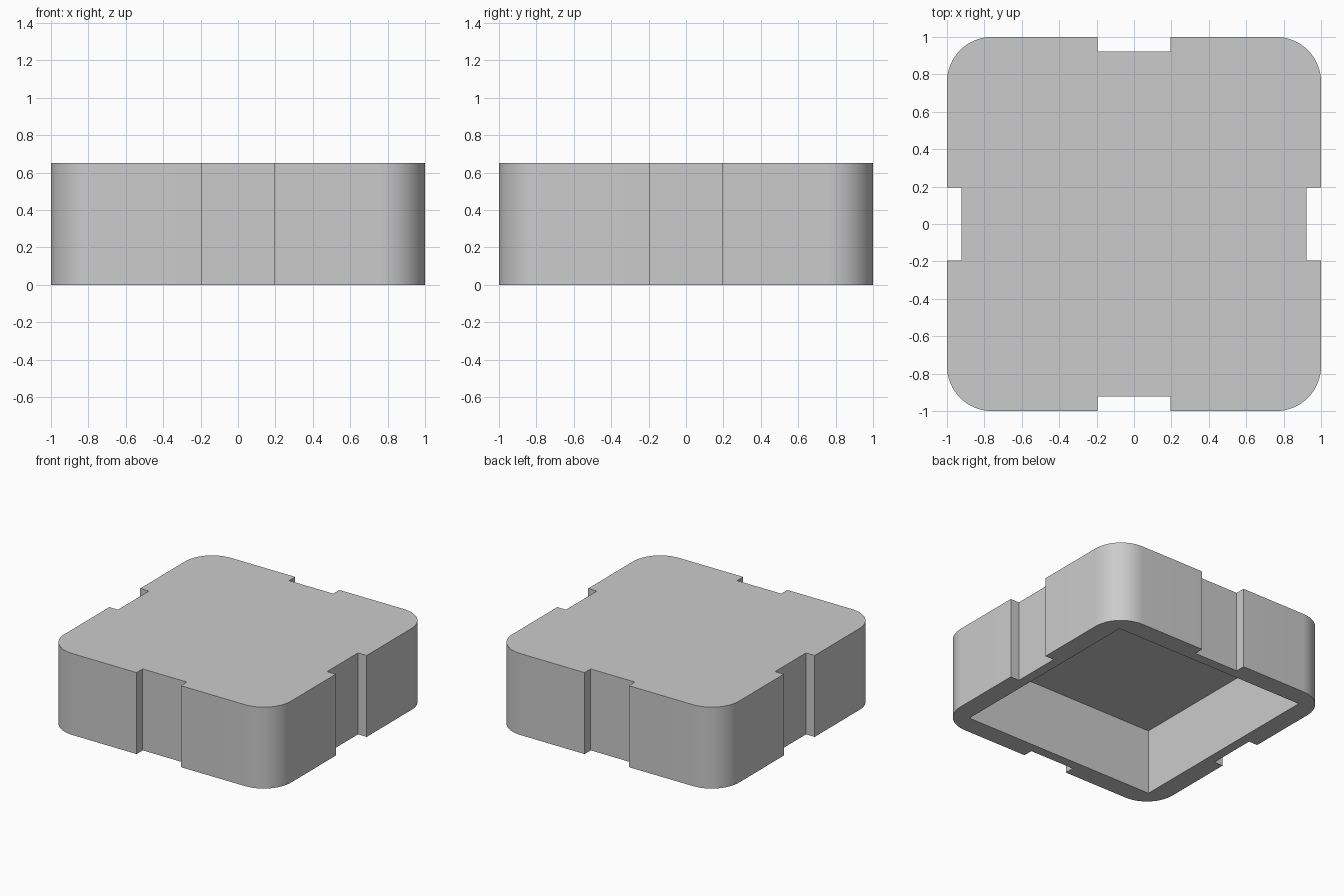
import bpy, bmesh
from math import sin, cos, pi
from mathutils import Matrix

cube = bpy.data.objects.get("Cube")
if cube:
    bpy.data.objects.remove(cube, do_unlink=True)

HEIGHT, DEPTH = 0.65, 0.52        # block height, underside pocket depth
RADIUS, STEPS = 0.24, 16          # rounded corner
SLOT, FLOOR = 0.195, 0.923        # slot half width, slot floor distance
POCKET = 0.845                    # pocket half width

grey = bpy.data.materials.new("light_grey")
grey.use_nodes = True
colour = (0.6, 0.6, 0.6, 1)
grey.diffuse_color = colour
grey.node_tree.nodes["Principled BSDF"].inputs["Base Color"].default_value = colour

# One quarter of the outline, from the middle of one slot to the next
c = 1 - RADIUS
arc = [(c + RADIUS * cos(a), c + RADIUS * sin(a))
       for a in (pi / 2 * i / STEPS for i in range(STEPS + 1))]
outline = ([(FLOOR, 0), (FLOOR, SLOT), (1, SLOT)] + arc
           + [(SLOT, 1), (SLOT, FLOOR), (0, FLOOR)])
pocket = [(0, POCKET), (POCKET, POCKET), (POCKET, 0)]

bm = bmesh.new()


def face(points, turn):
    bm.faces.new([bm.verts.new(turn @ Matrix.Translation(p).to_translation())
                  for p in points])


def flat(points, z, turn):
    face([(x, y, z) for x, y in points], turn)


def walls(points, low, high, turn):
    for (ax, ay), (bx, by) in zip(points, points[1:]):
        face([(ax, ay, low), (bx, by, low), (bx, by, high), (ax, ay, high)], turn)


# Four turned quarters make the whole block
for k in range(4):
    turn = Matrix.Rotation(k * pi / 2, 3, 'Z')
    flat(outline + [(0, 0)], HEIGHT, turn)      # top
    walls(outline, 0, HEIGHT, turn)             # outer sides and slots
    flat(outline + pocket, 0, turn)             # bottom rim
    walls(pocket, 0, DEPTH, turn)               # pocket sides
    flat(pocket + [(0, 0)], DEPTH, turn)        # pocket ceiling

bmesh.ops.remove_doubles(bm, verts=bm.verts, dist=0.0001)
bmesh.ops.recalc_face_normals(bm, faces=bm.faces)
mesh = bpy.data.meshes.new("hollow_block")
bm.to_mesh(mesh)
bm.free()
mesh.materials.append(grey)

block = bpy.data.objects.new("hollow_block", mesh)
bpy.context.collection.objects.link(block)
bpy.ops.object.select_all(action='DESELECT')
block.select_set(True)
bpy.context.view_layer.objects.active = block
bpy.ops.object.shade_smooth_by_angle(angle=pi / 6)
